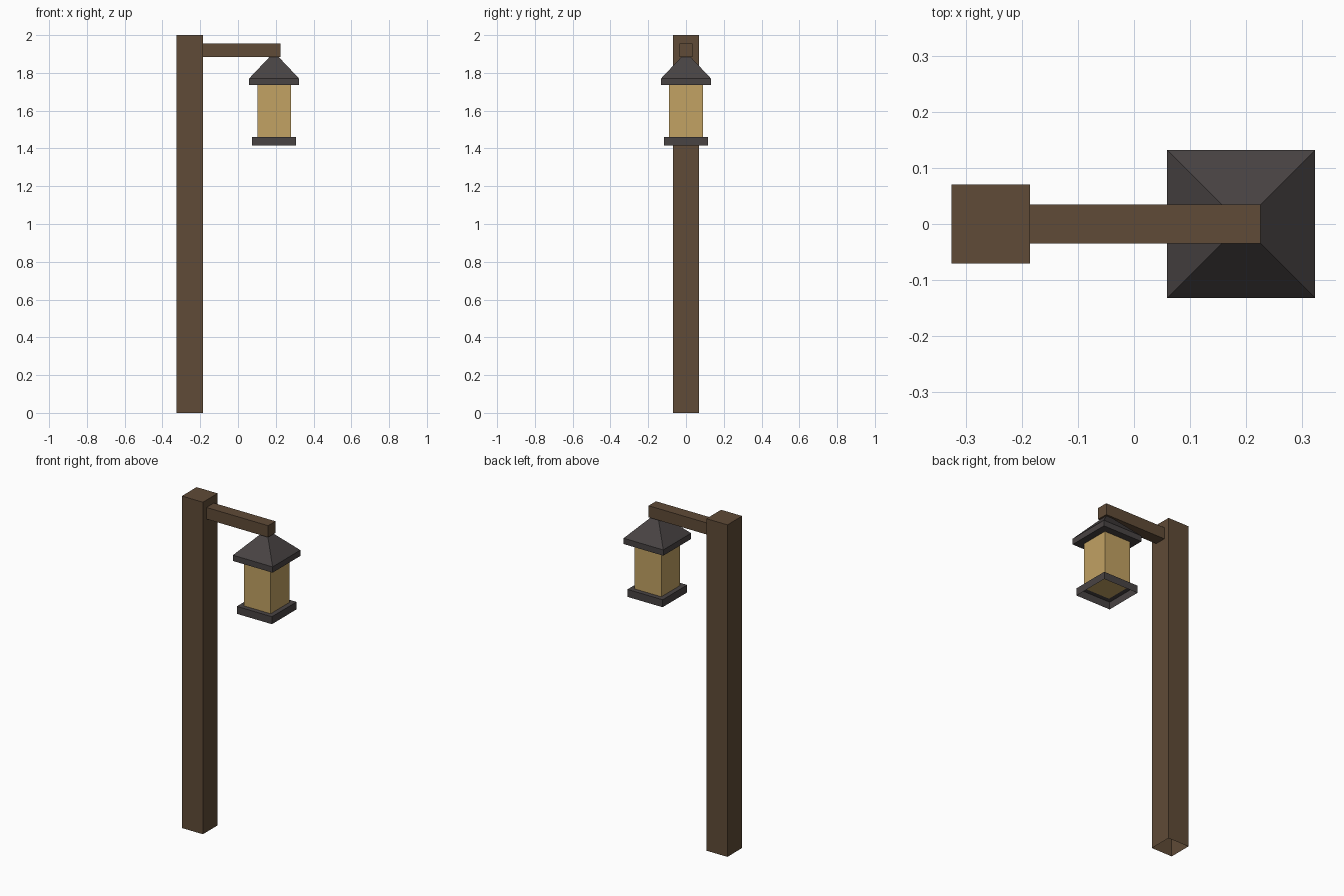
import bpy
import bmesh

cube = bpy.data.objects.get("Cube")
if cube:
    bpy.data.objects.remove(cube, do_unlink=True)


def make_material(name, rgb):
    mat = bpy.data.materials.new(name)
    mat.use_nodes = True
    mat.diffuse_color = (*rgb, 1)
    mat.node_tree.nodes["Principled BSDF"].inputs["Base Color"].default_value = (*rgb, 1)
    return mat


wood = make_material("brown wood", (0.115, 0.070, 0.038))
metal = make_material("dark metal", (0.066, 0.057, 0.057))
glass = make_material("amber glass", (0.54, 0.36, 0.125))


def square_loft(name, x, rings, mat, apex=None, open_bottom=False):
    """Stack square rings of (half width, height), capped or drawn to an apex."""
    bm = bmesh.new()
    loops = [[bm.verts.new((x + sx * h, sy * h, z))
              for sx, sy in ((-1, -1), (1, -1), (1, 1), (-1, 1))] for h, z in rings]
    for low, high in zip(loops, loops[1:]):
        for i in range(4):
            j = (i + 1) % 4
            bm.faces.new((low[i], low[j], high[j], high[i]))
    top = loops[-1]
    if apex is None:
        bm.faces.new(top)
    else:
        tip = bm.verts.new((x, 0, apex))
        for i in range(4):
            bm.faces.new((top[i], top[(i + 1) % 4], tip))
    if not open_bottom:
        bm.faces.new(loops[0][::-1])
    return finish(name, bm, mat)


def finish(name, bm, mat):
    mesh = bpy.data.meshes.new(name)
    bm.to_mesh(mesh)
    bm.free()
    mesh.materials.append(mat)
    obj = bpy.data.objects.new(name, mesh)
    bpy.context.collection.objects.link(obj)
    return obj


# Upright post, hollow underneath
square_loft("post", -0.255, [(0.07, 0), (0.07, 2)], wood, open_bottom=True)

# Horizontal arm
bm = bmesh.new()
bmesh.ops.create_cube(bm, size=1)
bmesh.ops.scale(bm, vec=(0.41, 0.07, 0.07), verts=bm.verts)
bmesh.ops.translate(bm, vec=(0.02, 0, 1.92), verts=bm.verts)
finish("arm", bm, wood)

# Hanging lantern
LX = 0.191
square_loft("lantern_base", LX, [(0.117, 1.415), (0.117, 1.46)], metal, open_bottom=True)
square_loft("lantern_glass", LX, [(0.089, 1.459), (0.089, 1.736)], glass)
square_loft("lantern_roof", LX, [(0.132, 1.735), (0.132, 1.77), (0.123, 1.78)], metal, apex=1.91)
